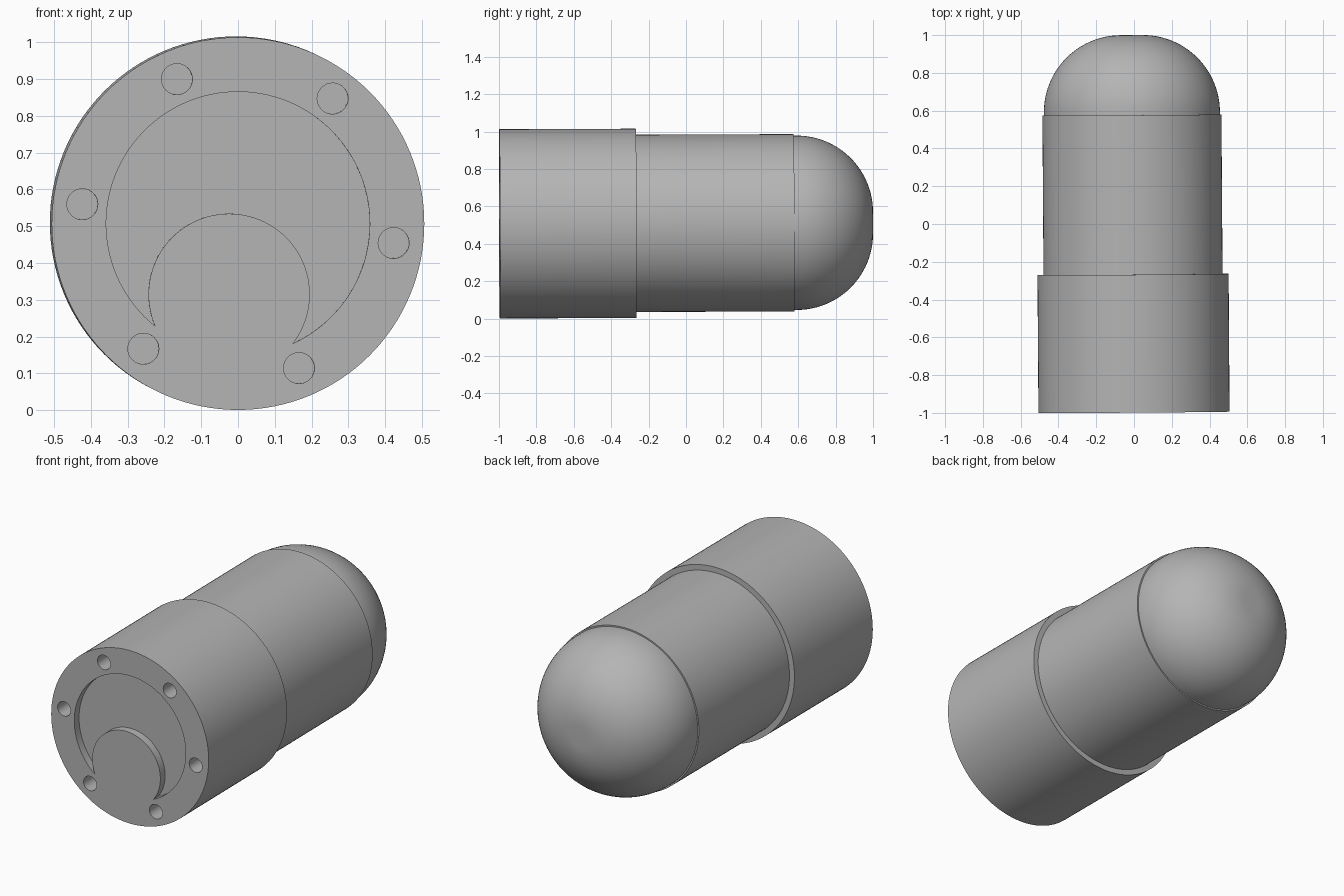
import bpy, bmesh
from math import sin, cos, pi, radians, atan2
from mathutils import Matrix, Vector

cube = bpy.data.objects.get("Cube")
if cube:
    bpy.data.objects.remove(cube, do_unlink=True)

grey = bpy.data.materials.new("plain grey")
grey.use_nodes = True
colour = (0.46, 0.46, 0.46, 1)
grey.diffuse_color = colour
grey.node_tree.nodes["Principled BSDF"].inputs["Base Color"].default_value = colour

# The whole assembly leans very slightly off the y axis
PLACE = (Matrix.Translation((0, -0.997, 0.507))
         @ Matrix.Rotation(radians(0.4), 4, 'Z')
         @ Matrix.Rotation(radians(0.2), 4, 'X'))


def make_object(name, bm):
    bmesh.ops.recalc_face_normals(bm, faces=bm.faces)
    mesh = bpy.data.meshes.new(name)
    bm.to_mesh(mesh)
    bm.free()
    mesh.materials.append(grey)
    obj = bpy.data.objects.new(name, mesh)
    bpy.context.collection.objects.link(obj)
    obj.matrix_world = PLACE
    return obj


def lathe(name, profile, steps=128):
    """Solid of revolution about local y from (radius, y) points."""
    bm = bmesh.new()
    rings = [[bm.verts.new((r * cos(2 * pi * i / steps), y, r * sin(2 * pi * i / steps)))
              for i in range(steps)] for r, y in profile]
    for a, b in zip(rings, rings[1:]):
        for i in range(steps):
            j = (i + 1) % steps
            bm.faces.new((a[i], a[j], b[j], b[i]))
    bm.faces.new(rings[0])
    bm.faces.new(rings[-1])
    return make_object(name, bm)


def prism(name, outline, y0, y1):
    """Extrude an (x, z) outline along local y."""
    bm = bmesh.new()
    face = bm.faces.new([bm.verts.new((x, y0, z)) for x, z in outline])
    moved = bmesh.ops.extrude_face_region(bm, geom=[face])["geom"]
    bmesh.ops.translate(bm, vec=(0, y1 - y0, 0),
                        verts=[v for v in moved if isinstance(v, bmesh.types.BMVert)])
    return make_object(name, bm)


def arc(centre, radius, start, end, steps):
    return [(centre[0] + radius * cos(start + (end - start) * i / steps),
             centre[1] + radius * sin(start + (end - start) * i / steps))
            for i in range(steps + 1)]


def cut(target, cutter):
    mod = target.modifiers.new("cut", 'BOOLEAN')
    mod.operation = 'DIFFERENCE'
    mod.solver = 'EXACT'
    mod.object = cutter
    bpy.context.view_layer.objects.active = target
    bpy.ops.object.modifier_apply(modifier=mod.name)
    bpy.data.objects.remove(cutter, do_unlink=True)


# Wide front collar, narrower barrel and rounded rear dome
collar = lathe("front_collar", [(0.506, 0), (0.506, 0.73)])
barrel = lathe("barrel", [(0.474, 0.5), (0.474, 1.574)])
FILLET = 0.408
dome_profile = [(0.466, 1.4)] + [
    (0.058 + FILLET * cos(pi / 2 * i / 24), 1.589 + FILLET * sin(pi / 2 * i / 24))
    for i in range(25)]
dome = lathe("rear_dome", dome_profile)

# Crescent recess between two overlapping circles
big, small = Vector((0, 0)), Vector((-0.024, -0.192))
R, r = 0.358, 0.219
gap = small - big
d = gap.length
along = (R * R - r * r + d * d) / (2 * d)
half = (R * R - along * along) ** 0.5
mid = big + gap.normalized() * along
side = Vector((-gap.y, gap.x)).normalized() * half
right_tip, left_tip = sorted((mid + side, mid - side), key=lambda p: -p.x)


def angle(point, centre):
    return atan2(point.y - centre.y, point.x - centre.x)


outer = arc(big, R, angle(right_tip, big), angle(left_tip, big) + 2 * pi, 96)
inner = arc(small, r, angle(left_tip, small) + 2 * pi, angle(right_tip, small), 64)
cut(collar, prism("crescent_cutter", outer + inner[1:-1], -0.1, 0.045))

# Ring of six bolt holes
for k in range(6):
    a = radians(60 * k - 7.1)
    centre = (0.426 * cos(a), 0.426 * sin(a))
    cut(collar, prism("hole_cutter", arc(centre, 0.042, 0, 2 * pi, 32)[:-1], -0.1, 0.15))

for obj in (collar, barrel, dome):
    bpy.ops.object.select_all(action='DESELECT')
    obj.select_set(True)
    bpy.context.view_layer.objects.active = obj
    bpy.ops.object.shade_smooth_by_angle(angle=radians(30))
